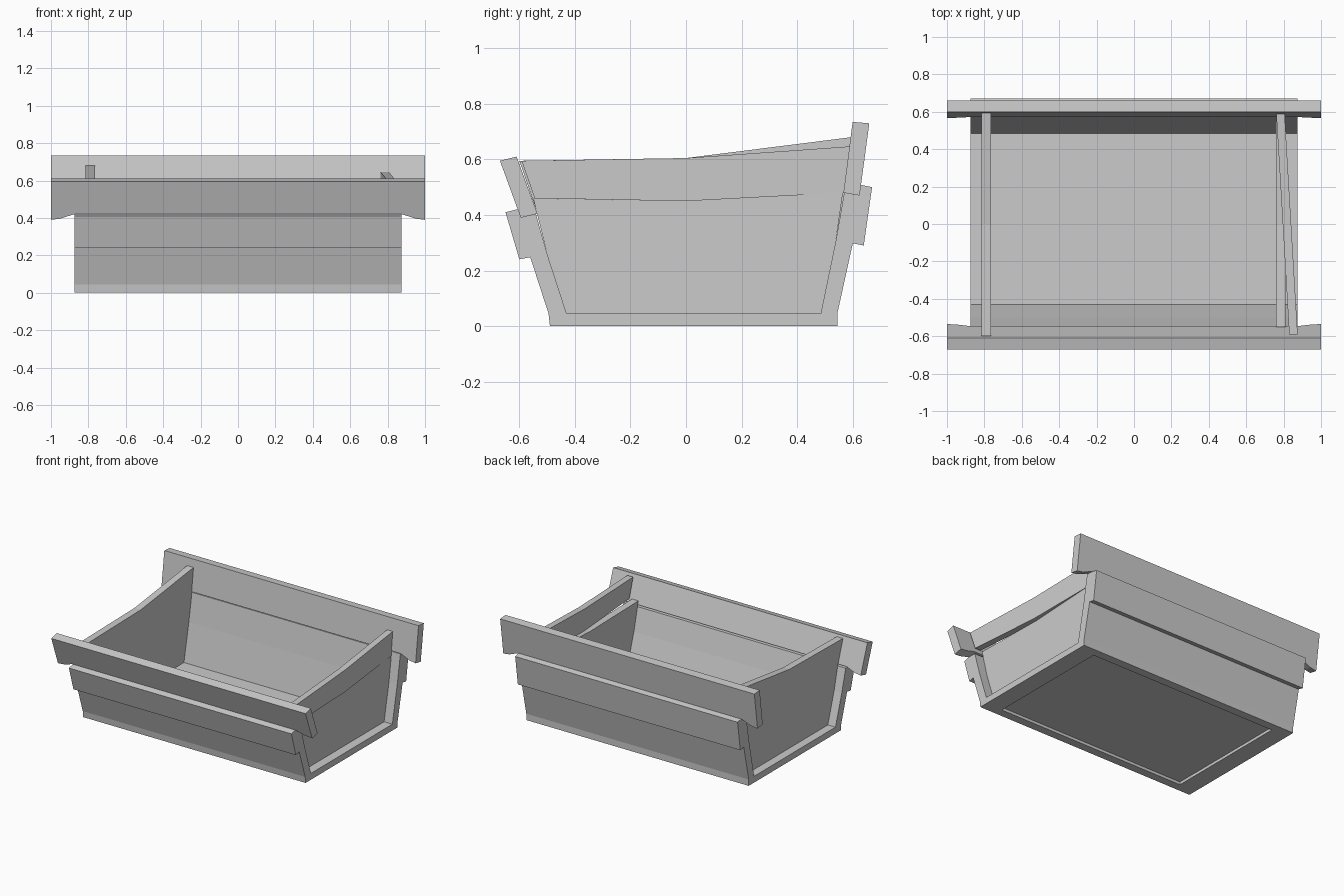
import bpy
import bmesh

if "Cube" in bpy.data.objects:
    bpy.data.objects.remove(bpy.data.objects["Cube"], do_unlink=True)

grey = bpy.data.materials.new("plain_grey")
grey.use_nodes = True
grey.diffuse_color = (0.6, 0.6, 0.6, 1)
grey.node_tree.nodes["Principled BSDF"].inputs["Base Color"].default_value = (0.6, 0.6, 0.6, 1)


def loft(name, sections):
    """Join matching rings of points into one closed solid."""
    bm = bmesh.new()
    rings = [[bm.verts.new(p) for p in ring] for ring in sections]
    for a, b in zip(rings, rings[1:]):
        n = len(a)
        for i in range(n):
            j = (i + 1) % n
            bm.faces.new((a[i], a[j], b[j], b[i]))
    bm.faces.new(rings[0])
    bm.faces.new(rings[-1])
    bmesh.ops.recalc_face_normals(bm, faces=bm.faces)
    mesh = bpy.data.meshes.new(name)
    bm.to_mesh(mesh)
    bm.free()
    mesh.materials.append(grey)
    obj = bpy.data.objects.new(name, mesh)
    bpy.context.collection.objects.link(obj)
    return obj


def extrude(name, profile, x0, x1):
    """Extrude a side profile of (y, z) points along x."""
    return loft(name, [[(x, y, z) for y, z in profile] for x in (x0, x1)])


def rail(name, bottom_out, bottom_in, top_in, top_out):
    """Long top plank whose underside drops into a grip at each end."""
    sections = []
    for x, lift in ((-1, 0), (-0.95, 0.03), (-0.88, 0.14), (0.88, 0.14), (0.95, 0.03), (1, 0)):
        low = [tuple(b + (t - b) * lift for b, t in zip(bot, top))
               for bot, top in ((bottom_out, top_out), (bottom_in, top_in))]
        sections.append([(x, y, z) for y, z in low + [top_in, top_out]])
    return loft(name, sections)


HALF = 0.875   # half length of the body
SILL = 0.745   # inner edge of the end sills

# Base: raised floor board between two end sills
extrude("floor", [(-0.43, 0.02), (0.485, 0.02), (0.485, 0.045), (-0.43, 0.045)], -SILL, SILL)
for side, label in ((-1, "right"), (1, "left")):
    extrude(label + "_sill", [(-0.43, 0), (0.485, 0), (0.485, 0.045), (-0.43, 0.045)],
            side * SILL, side * HALF)

# Front wall: lower plank, lapped middle plank and top rail
extrude("front_lower_plank", [(-0.43, 0), (-0.49, 0), (-0.495, 0.045), (-0.56, 0.245),
                              (-0.60, 0.42), (-0.545, 0.42), (-0.50, 0.26), (-0.43, 0.045)], -HALF, HALF)
extrude("front_middle_plank", [(-0.60, 0.24), (-0.65, 0.41), (-0.60, 0.422), (-0.55, 0.25)], -HALF, HALF)
rail("front_rail", (-0.595, 0.39), (-0.535, 0.405), (-0.61, 0.61), (-0.67, 0.595))

# Back wall
extrude("back_lower_plank", [(0.485, 0), (0.545, 0), (0.545, 0.045), (0.60, 0.295),
                             (0.625, 0.51), (0.575, 0.51), (0.54, 0.31), (0.485, 0.045)], -HALF, HALF)
extrude("back_middle_plank", [(0.64, 0.29), (0.67, 0.50), (0.62, 0.51), (0.59, 0.30)], -HALF, HALF)
rail("back_rail", (0.625, 0.47), (0.567, 0.48), (0.60, 0.735), (0.66, 0.73))

# End panels: one full board, and one split with its upper board swung outward
bottom_edge = [(-0.54, 0.42), (-0.50, 0.26), (-0.43, 0.045), (0.485, 0.045), (0.54, 0.31)]
extrude("right_end_panel", bottom_edge + [(0.57, 0.48), (0.595, 0.68), (0, 0.605), (-0.60, 0.595)],
        -0.815, -0.765)
extrude("left_end_lower_panel", bottom_edge + [(0.565, 0.48), (0, 0.45), (-0.55, 0.46)], 0.76, 0.81)

upper = extrude("left_end_upper_board", [(-0.545, 0.46), (0, 0.45), (0.57, 0.48),
                                         (0.592, 0.647), (0, 0.605), (-0.592, 0.595)], 0.76, 0.805)
for v in upper.data.vertices:
    v.co.x += 0.07 * (0.6 - v.co.y) / 1.19
